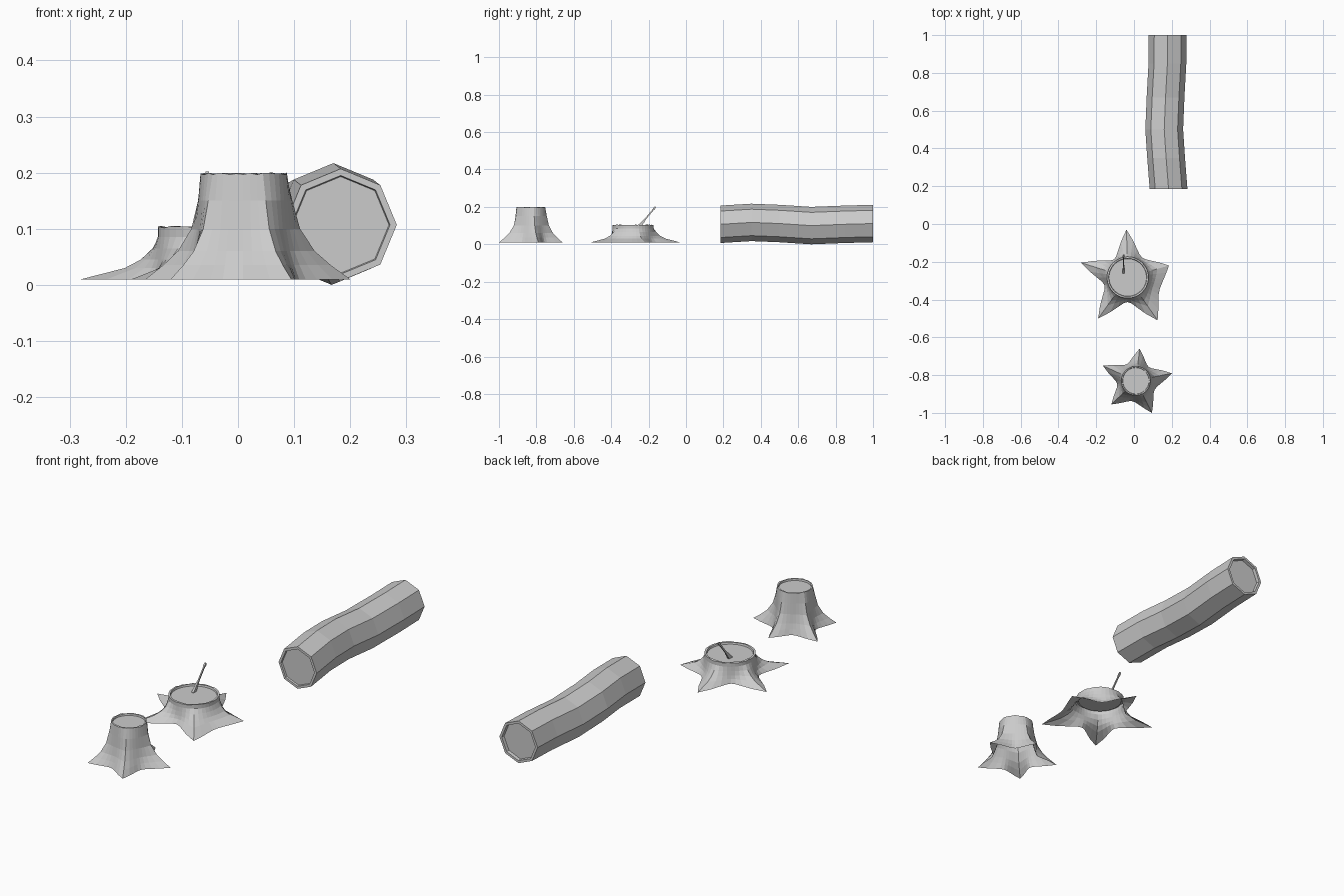
import bpy, bmesh, math, random
from mathutils import Vector

random.seed(4)
cube = bpy.data.objects.get("Cube")
if cube:
    bpy.data.objects.remove(cube, do_unlink=True)

grey = bpy.data.materials.new("plain grey")
grey.use_nodes = True
COLOUR = (0.6, 0.6, 0.6, 1)
grey.diffuse_color = COLOUR
grey.node_tree.nodes["Principled BSDF"].inputs["Base Color"].default_value = COLOUR


def loft(name, rings, cap_start=False, cap_end=False):
    """Skin a row of closed rings, optionally closing either end."""
    bm = bmesh.new()
    loops = [[bm.verts.new(p) for p in ring] for ring in rings]
    for a, b in zip(loops, loops[1:]):
        n = len(a)
        for i in range(n):
            j = (i + 1) % n
            bm.faces.new((a[i], a[j], b[j], b[i]))
    if cap_start:
        bm.faces.new(loops[0][::-1])
    if cap_end:
        bm.faces.new(loops[-1])
    mesh = bpy.data.meshes.new(name)
    bm.to_mesh(mesh)
    bm.free()
    mesh.materials.append(grey)
    obj = bpy.data.objects.new(name, mesh)
    bpy.context.collection.objects.link(obj)
    return obj


def stump(name, centre, roots, valleys, top_r, height, profile, steps=4):
    """Open-bottomed stump: root star at the ground, blending to a round rim."""
    cx, cy = centre
    polar = sorted((math.atan2(y - cy, x - cx) % math.tau, math.hypot(x - cx, y - cy), v)
                   for (x, y), v in zip(roots, valleys))
    ground = []
    for k, (a0, r0, v) in enumerate(polar):
        a1, r1, _ = polar[(k + 1) % len(polar)]
        a1 += math.tau if a1 < a0 else 0
        for s in range(2 * steps):
            t = s / steps
            tip, u = (r0, t) if t <= 1 else (r1, 2 - t)
            ground.append((a0 + (a1 - a0) * t / 2, v + (tip - v) * (1 - u) ** 2))

    def ring(z, flare, scale=1.0, jag=0.0):
        pts = []
        for a, g in ground:
            r = top_r * scale * (1 - flare) + g * flare
            pts.append((cx + r * math.cos(a), cy + r * math.sin(a),
                        z - random.uniform(0, jag)))
        return pts

    rings = [ring(z, f) for z, f in profile]
    rings += [ring(height, 0, 1.0, 0.004), ring(height, 0, 0.92, 0.004),
              ring(height - 0.01, 0, 0.9)]
    obj = loft(name, rings, cap_end=True)
    return obj


# Tall stump
stump("tall_stump", (0.01, -0.83),
      [(0.2, -0.79), (0.03, -0.66), (-0.165, -0.75), (-0.12, -0.955), (0.095, -1.0)],
      [0.1, 0.1, 0.1, 0.11, 0.11], 0.077, 0.2,
      [(0.01, 1), (0.035, 0.7), (0.06, 0.45), (0.1, 0.22), (0.15, 0.1)])

# Low stump
stump("low_stump", (-0.033, -0.283),
      [(-0.28, -0.205), (-0.04, -0.03), (0.185, -0.22), (0.125, -0.51), (-0.19, -0.5)],
      [0.13, 0.12, 0.13, 0.18, 0.13], 0.11, 0.105,
      [(0.01, 1), (0.03, 0.45), (0.045, 0.25), (0.065, 0.1), (0.085, 0.0)])

# Stick standing in the low stump, wider at its foot
foot, tip = Vector((-0.055, -0.255, 0.09)), Vector((-0.055, -0.163, 0.2))
along = (tip - foot).normalized()
side = Vector((1, 0, 0))
across = along.cross(side)
rings = []
for t, w, d in [(0, 0.006, 0.011), (0.3, 0.004, 0.007), (0.45, 0.003, 0.004),
                (0.85, 0.003, 0.004), (0.92, 0.005, 0.006), (1, 0.003, 0.004)]:
    p = foot.lerp(tip, t)
    rings.append([p + side * w * math.cos(a) * 1.3 + across * d * math.sin(a) * 1.3
                  for a in (math.pi / 4 + k * math.pi / 2 for k in range(4))])
loft("stick", rings, True, True)


# Fallen log: wavy octagonal bark with recessed cut ends
def octagon(x, y, z, r):
    return [(x + r * math.cos(k * math.pi / 4), y, z + r * math.sin(k * math.pi / 4))
            for k in range(8, 0, -1)]


path = [(0.183, 0.185, 0.107), (0.17, 0.35, 0.117), (0.16, 0.5, 0.111),
        (0.167, 0.67, 0.1), (0.177, 0.85, 0.107), (0.178, 1.0, 0.111)]
R = 0.1
(x0, y0, z0), (x1, y1, z1) = path[0], path[-1]
rings = [octagon(x0, y0 + 0.008, z0, R * 0.86), octagon(x0, y0, z0, R * 0.88)]
rings += [octagon(*p, R) for p in path]
rings += [octagon(x1, y1, z1, R * 0.88), octagon(x1, y1 - 0.015, z1, R * 0.86)]
loft("fallen_log", rings, True, True)
